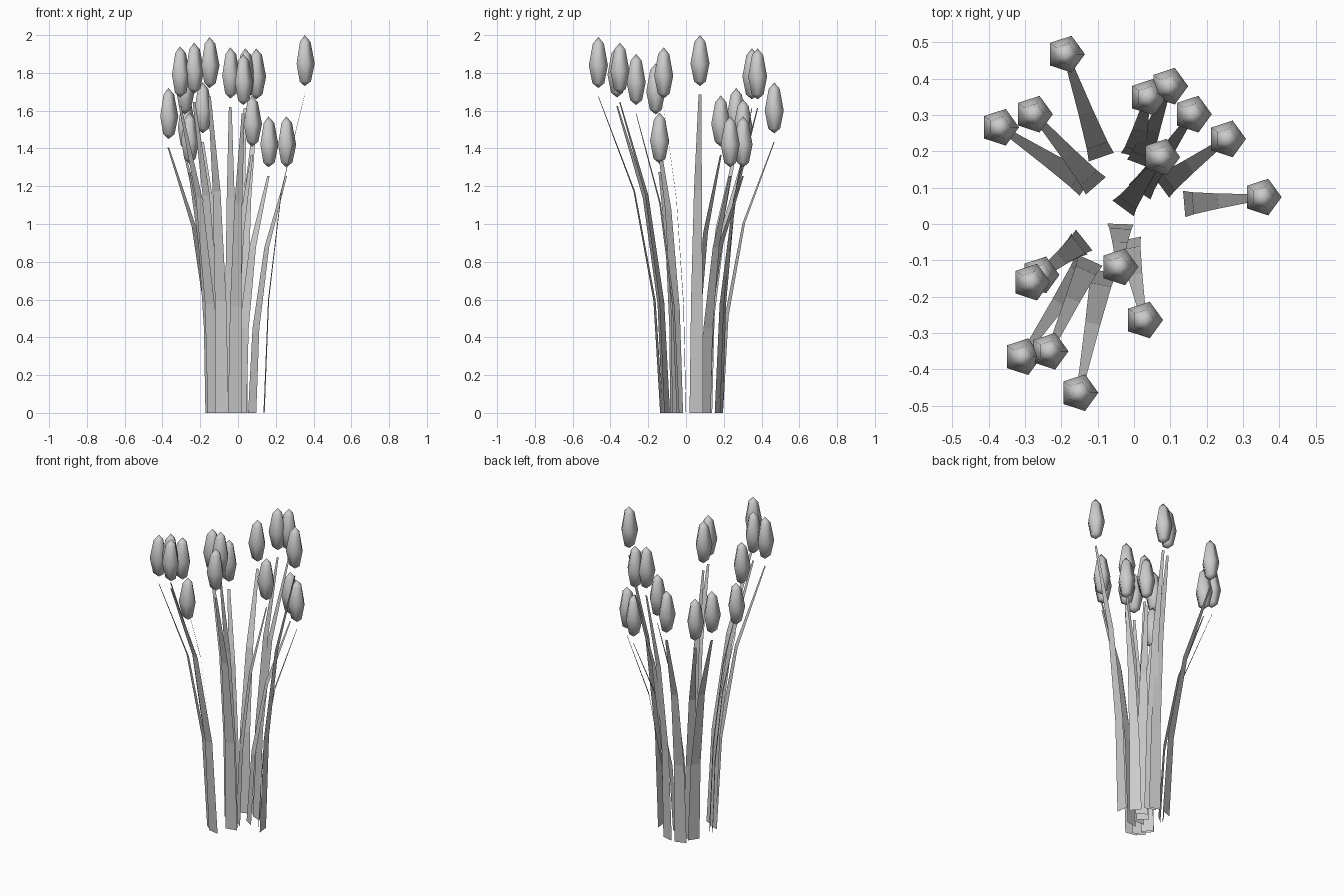
import bpy, bmesh, math
from mathutils import Vector

if "Cube" in bpy.data.objects:
    bpy.data.objects.remove(bpy.data.objects["Cube"])

# head centre x, y, head top z, stem base x, y
REEDS = [
    (-.188, .467, 1.75, -.09, .184), (-.369, .266, 1.72, -.13, .108),
    (-.276, .302, 1.66, -.105, .105), (.096, .379, 1.93, .015, .165),
    (.038, .349, 1.93, 0, .187), (.161, .302, 1.57, .015, .088),
    (.255, .234, 1.57, .075, .102), (.074, .184, 1.68, -.03, .043),
    (.353, .074, 2.0, .138, .055), (-.041, -.118, 1.935, -.037, 0),
    (.027, -.264, 1.90, -.017, -.042), (-.151, -.464, 1.99, -.085, -.13),
    (-.307, -.365, 1.94, -.13, -.105), (-.233, -.35, 1.96, -.12, -.10),
    (-.283, -.16, 1.85, -.137, -.044), (-.258, -.14, 1.59, -.15, -.055),
]
HEAD = [(-.245, .033), (-.15, .053), (-.035, .031)]   # ring z below the top, radius
HEAD_LEN, SIDES = .27, 5
STEM = [(0, 0, .073), (.355, .11, .061), (.70, .43, .042), (1, 1, .015)]  # height, lean, width


def finish(bm, name, smooth):
    mesh = bpy.data.meshes.new(name)
    for f in bm.faces:
        f.smooth = smooth
    bm.to_mesh(mesh)
    bm.free()
    bpy.context.collection.objects.link(bpy.data.objects.new(name, mesh))


def seed_head(name, x, y, top):
    bm = bmesh.new()
    rings = [[bm.verts.new((x + r * math.cos(2 * math.pi * i / SIDES),
                            y + r * math.sin(2 * math.pi * i / SIDES), top + z))
              for i in range(SIDES)] for z, r in HEAD]
    low = bm.verts.new((x, y, top - HEAD_LEN))
    high = bm.verts.new((x, y, top))
    for i in range(SIDES):
        j = (i + 1) % SIDES
        bm.faces.new((low, rings[0][j], rings[0][i]))
        for a, b in zip(rings, rings[1:]):
            bm.faces.new((a[i], a[j], b[j], b[i]))
        bm.faces.new((rings[-1][i], rings[-1][j], high))
    finish(bm, name, True)


def flat_stem(name, base, tip):
    # tapering strip, its width square to the direction it leans
    bm = bmesh.new()
    lean = tip - base
    side = Vector((-lean.y, lean.x, 0)).normalized()
    rows = []
    for h, s, w in STEM:
        c = Vector((base.x + lean.x * s, base.y + lean.y * s, tip.z * h))
        rows.append([bm.verts.new(c + side * w * k) for k in (-.5, .5)])
    for a, b in zip(rows, rows[1:]):
        bm.faces.new((a[0], a[1], b[1], b[0]))
    finish(bm, name, False)


for n, (x, y, top, bx, by) in enumerate(REEDS, 1):
    seed_head(f"seed_head_{n}", x, y, top)
    flat_stem(f"stem_{n}", Vector((bx, by, 0)), Vector((x, y, top - HEAD_LEN - .045)))
